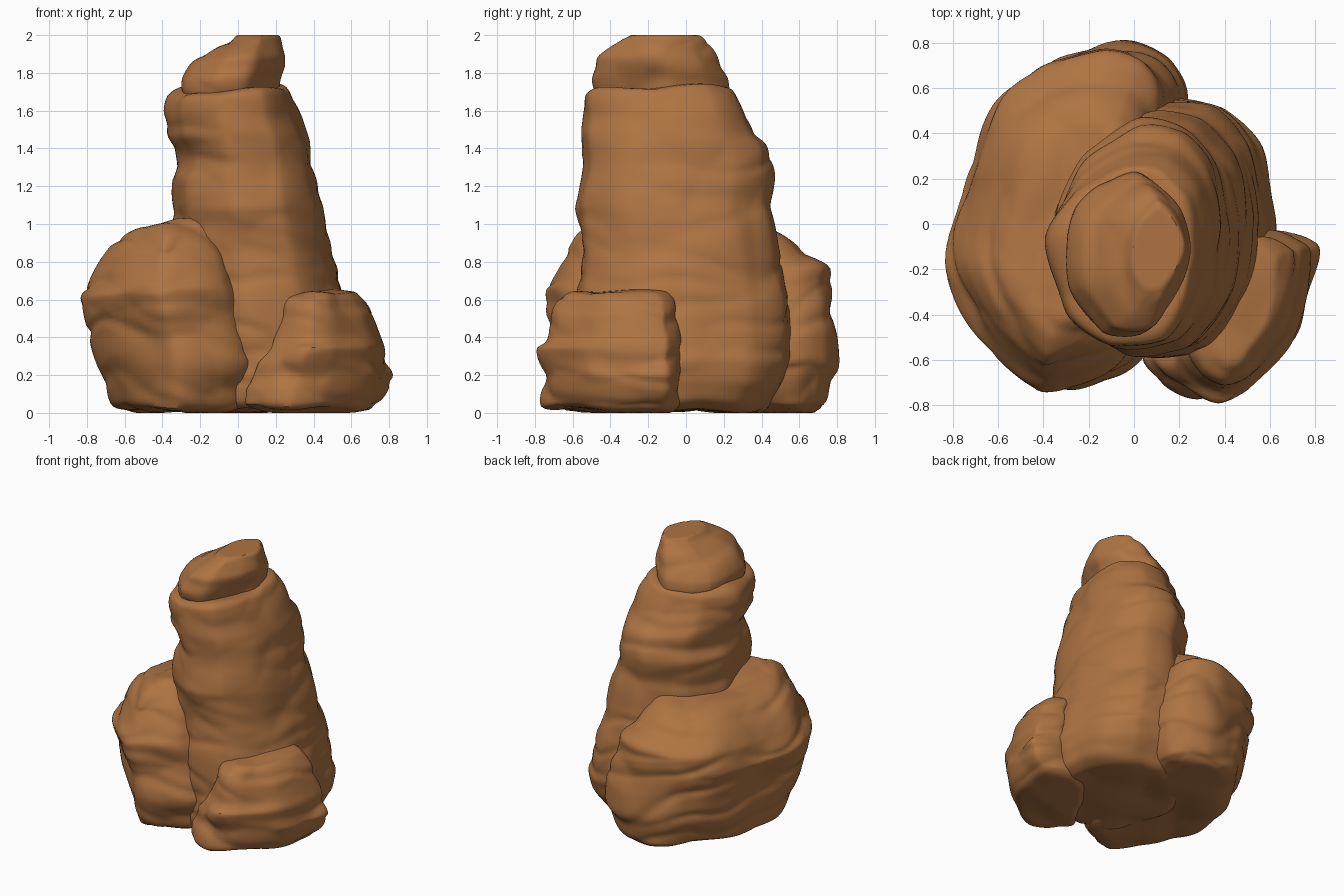
import bpy, bmesh, math
from mathutils import Vector, noise

if "Cube" in bpy.data.objects:
    bpy.data.objects.remove(bpy.data.objects["Cube"])

rock = bpy.data.materials.new("sandstone_brown")
rock.diffuse_color = (0.42, 0.172, 0.055, 1)
rock.use_nodes = True
rock.node_tree.nodes["Principled BSDF"].inputs["Base Color"].default_value = rock.diffuse_color


def smooth_loop(pts, n=10):
    """Closed Catmull-Rom curve, normalised to the box -1..1."""
    out, m = [], len(pts)
    P = [Vector(p) for p in pts]
    for i in range(m):
        a, b, c, d = (P[(i + k - 1) % m] for k in range(4))
        for j in range(n):
            t = j / n
            cr = 0.5 * (2 * b + (c - a) * t + (2 * a - 5 * b + 4 * c - d) * t * t
                        + (3 * b - a - 3 * c + d) * t ** 3)
            out.append(cr.lerp(b.lerp(c, t), 0.4))
    lo = Vector((min(p.x for p in out), min(p.y for p in out)))
    hi = Vector((max(p.x for p in out), max(p.y for p in out)))
    return [Vector(((p.x - lo.x) / (hi.x - lo.x) * 2 - 1,
                    (p.y - lo.y) / (hi.y - lo.y) * 2 - 1)) for p in out]


def make_rock(name, outline, levels, slope=(0, 0), amp=0.03, seed=0.0):
    """Loft an outline through boxes (z, x0, x1, y0, y1), then roughen it."""
    loop = smooth_loop(outline)
    rows = []
    for a, b in zip(levels, levels[1:]):
        n = max(1, math.ceil(max(abs(p - q) for p, q in zip(a, b)) / 0.022))
        rows += [[p + (q - p) * k / n for p, q in zip(a, b)] for k in range(n)]
    rows.append(list(levels[-1]))

    def shrink(r, f):
        cx, cy = (r[1] + r[2]) / 2, (r[3] + r[4]) / 2
        return [r[0], cx + (r[1] - cx) * f, cx + (r[2] - cx) * f,
                cy + (r[3] - cy) * f, cy + (r[4] - cy) * f]
    fs = [0.9, 0.8, 0.65, 0.5, 0.35, 0.2, 0.08]
    rows = [shrink(rows[0], f) for f in reversed(fs)] + rows + [shrink(rows[-1], f) for f in fs]

    z0, z1 = levels[0][0], levels[-1][0]
    mx = (levels[-1][1] + levels[-1][2]) / 2
    my = (levels[-1][3] + levels[-1][4]) / 2
    bm = bmesh.new()
    rings = []
    for z, x0, x1, y0, y1 in rows:
        w = ((z - z0) / (z1 - z0)) ** 2
        ring = []
        for p in loop:
            x = (x0 + x1) / 2 + p.x * (x1 - x0) / 2
            y = (y0 + y1) / 2 + p.y * (y1 - y0) / 2
            ring.append(bm.verts.new((x, y, z + w * (slope[0] * (x - mx) + slope[1] * (y - my)))))
        rings.append(ring)
    m = len(loop)
    for a, b in zip(rings, rings[1:]):
        for i in range(m):
            bm.faces.new((a[i], a[(i + 1) % m], b[(i + 1) % m], b[i]))
    bm.faces.new(rings[0][::-1])
    bm.faces.new(rings[-1])
    for _ in range(3):
        bmesh.ops.smooth_vert(bm, verts=bm.verts, factor=0.5,
                              use_axis_x=True, use_axis_y=True, use_axis_z=True)
    bmesh.ops.recalc_face_normals(bm, faces=bm.faces)
    bm.normal_update()
    # chunky cells, tilted strata grooves and soft lumps
    moves = []
    for v in bm.verts:
        q = v.co + Vector((seed, seed * 1.7, seed * 0.6))
        warp = 0.12 * noise.noise(q * 2)
        cell = noise.voronoi(Vector((q.x * 2.6, q.y * 2.6, q.z * 3.2 + warp * 4)))[0][0]
        strata = abs(noise.noise(Vector((q.x * 1.3, q.y * 1.3, q.z * 5.5 + q.x + warp * 6))))
        lump = noise.noise(q * 2.2)
        d = amp * (0.9 * (0.42 - cell) + 1.0 * (min(strata, 0.3) - 0.19) + 0.6 * lump)
        moves.append(v.normal * d)
    for v, d in zip(bm.verts, moves):
        v.co += d
        v.co.z = min(2.0, max(0.0, v.co.z))
    me = bpy.data.meshes.new(name)
    bm.to_mesh(me)
    bm.free()
    me.materials.append(rock)
    ob = bpy.data.objects.new(name, me)
    bpy.context.collection.objects.link(ob)
    bpy.ops.object.select_all(action='DESELECT')
    ob.select_set(True)
    bpy.context.view_layer.objects.active = ob
    bpy.ops.object.shade_smooth_by_angle(angle=math.radians(40))
    return ob


# tall leaning pillar
make_rock("main_pillar",
          [(-.37, -.05), (-.3, -.4), (-.12, -.56), (.1, -.53), (.22, -.33),
           (.26, -.08), (.21, .16), (.1, .3), (-.06, .33), (-.26, .2)],
          [(.01, -.3, .5, -.52, .4), (.06, -.32, .58, -.57, .46), (.16, -.33, .63, -.6, .53),
           (.28, -.33, .645, -.6, .57),
           (.6, -.34, .555, -.59, .56), (.85, -.35, .5, -.56, .5), (1.08, -.36, .455, -.61, .44),
           (1.25, -.37, .42, -.56, .45), (1.32, -.33, .4, -.55, .44), (1.42, -.34, .38, -.55, .42),
           (1.48, -.37, .36, -.56, .37), (1.62, -.38, .32, -.55, .3), (1.69, -.36, .29, -.54, .27),
           (1.72, -.31, .26, -.49, .25)], slope=(.07, 0), amp=.04, seed=3.1)

# slanted cap stone
make_rock("cap_stone",
          [(-.28, -.05), (-.26, -.28), (-.12, -.48), (.06, -.46), (.2, -.25),
           (.25, -.08), (.18, .1), (.04, .22), (-.14, .17), (-.25, .08)],
          [(1.62, -.26, .2, -.44, .2), (1.7, -.3, .21, -.49, .22), (1.77, -.3, .22, -.5, .21),
           (1.83, -.27, .25, -.47, .18), (1.88, -.23, .25, -.47, .16), (1.93, -.14, .23, -.41, .13),
           (1.98, -.04, .21, -.34, .09), (2.0, .0, .18, -.29, .05)],
          slope=(.04, 0), amp=.04, seed=7.4)

# big boulder on the left and back
make_rock("left_boulder",
          [(-.82, -.2), (-.7, -.48), (-.4, -.75), (-.2, -.71), (0, -.6), (.16, -.3),
           (.25, .2), (.24, .6), (.14, .74), (-.06, .79), (-.38, .74), (-.6, .56), (-.75, .24)],
          [(.01, -.55, .12, -.53, .66), (.04, -.66, .18, -.65, .73), (.25, -.735, .27, -.72, .79),
           (.42, -.765, .24, -.73, .775), (.54, -.81, .21, -.75, .76), (.63, -.835, .18, -.76, .75),
           (.7, -.8, .16, -.71, .75), (.79, -.76, .12, -.67, .75), (.84, -.73, .08, -.65, .67),
           (.91, -.68, .04, -.59, .59), (.97, -.62, .0, -.5, .51), (1.0, -.55, -.04, -.42, .44)],
          slope=(.14, -.12), amp=.055, seed=1.3)

# small boulder at the front right
make_rock("right_boulder",
          [(.02, -.62), (.14, -.74), (.3, -.79), (.48, -.74), (.72, -.53),
           (.81, -.3), (.82, -.1), (.6, -.02), (.38, -.1), (.16, -.4)],
          [(.01, .1, .7, -.7, -.07), (.04, .03, .75, -.76, -.03), (.13, .03, .8, -.76, -.02),
           (.2, .07, .83, -.75, -.02), (.27, .1, .8, -.78, -.02), (.35, .17, .79, -.8, -.02),
           (.4, .18, .77, -.74, -.02), (.45, .2, .75, -.73, -.03), (.54, .23, .72, -.71, -.04),
           (.6, .25, .67, -.68, -.06), (.64, .29, .63, -.62, -.1)],
          slope=(.02, 0), amp=.045, seed=5.8)
